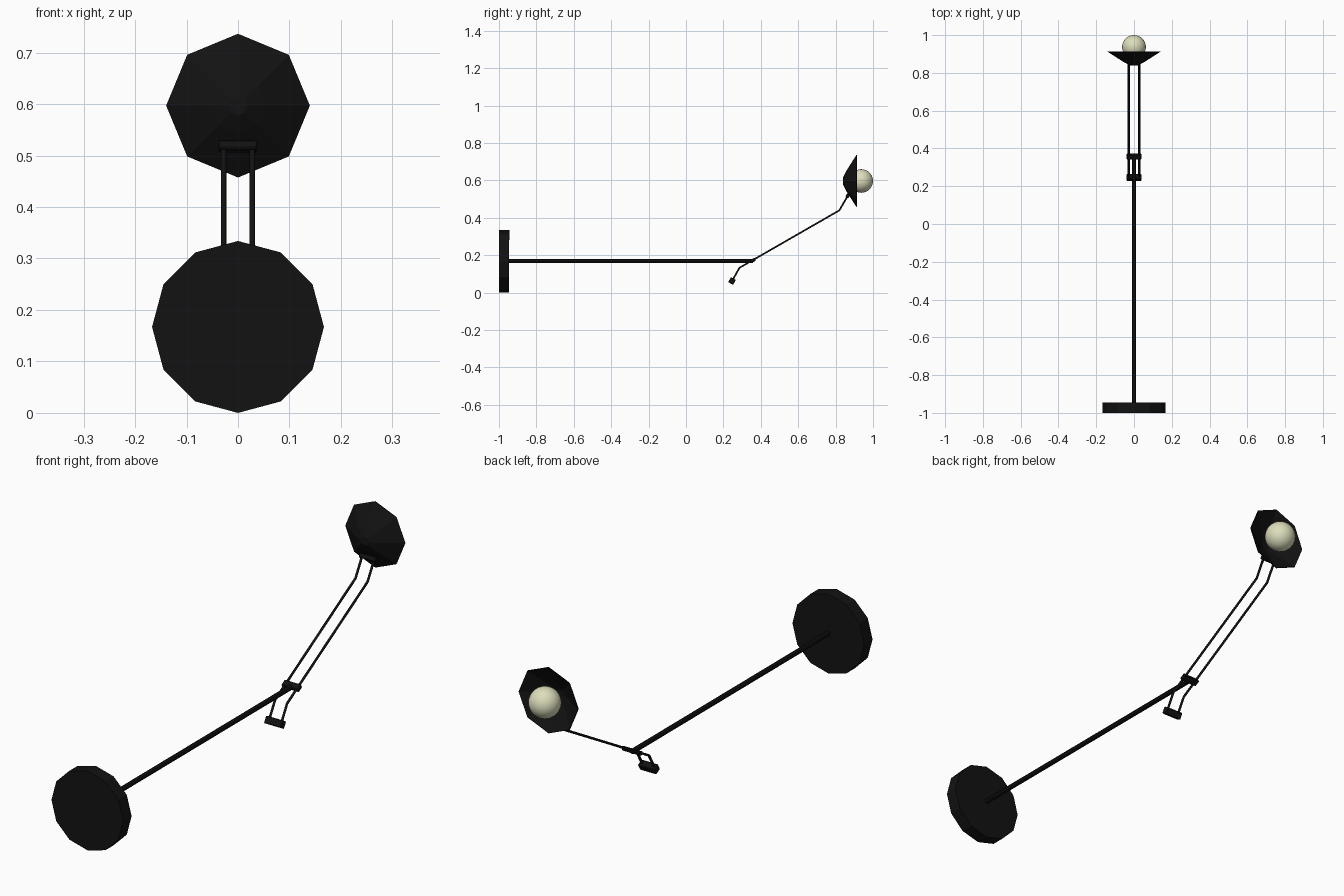
import bpy, bmesh, math
from mathutils import Vector

if "Cube" in bpy.data.objects:
    bpy.data.objects.remove(bpy.data.objects["Cube"])


def material(name, color):
    m = bpy.data.materials.new(name)
    m.diffuse_color = color
    m.use_nodes = True
    m.node_tree.nodes["Principled BSDF"].inputs["Base Color"].default_value = m.diffuse_color
    return m


BLACK = material("black_metal", (0.006, 0.006, 0.006, 1))
CREAM = material("cream_glass", (0.72, 0.72, 0.50, 1))
AXIS_Y = (-math.pi / 2, 0, 0)


def finish(name, mat):
    ob = bpy.context.object
    ob.name = name
    ob.data.materials.append(mat)
    return ob


def cylinder_y(name, sides, r, y0, y1, z):
    bpy.ops.mesh.primitive_cylinder_add(vertices=sides, radius=r, depth=y1 - y0,
                                        location=(0, (y0 + y1) / 2, z), rotation=AXIS_Y)
    return finish(name, BLACK)


def block(name, y, z, size, tilt):
    bpy.ops.mesh.primitive_cube_add(size=1, location=(0, y, z),
                                    rotation=(math.radians(tilt), 0, 0))
    ob = finish(name, BLACK)
    ob.scale = size
    bpy.ops.object.transform_apply(location=False, rotation=False, scale=True)
    bevel = ob.modifiers.new("bevel", 'BEVEL')
    bevel.width, bevel.segments = 0.003, 1
    return ob


# Twelve-sided base plate and long straight pole
cylinder_y("base_plate", 12, 0.167, -1.0, -0.945, 0.167)
cylinder_y("pole", 8, 0.0105, -0.95, 0.358, 0.169)

# Pair of bent arm rods
path = [(0.246, 0.062), (0.286, 0.133), (0.82, 0.440), (0.865, 0.518)]
for side, x in (("left", -0.028), ("right", 0.028)):
    cu = bpy.data.curves.new(side + "_arm_rod", 'CURVE')
    cu.dimensions = '3D'
    cu.bevel_depth, cu.bevel_resolution = 0.0055, 1
    cu.use_fill_caps = True
    sp = cu.splines.new('POLY')
    sp.points.add(len(path) - 1)
    for p, (y, z) in zip(sp.points, path):
        p.co = (x, y, z, 1)
    rod = bpy.data.objects.new(side + "_arm_rod", cu)
    bpy.context.collection.objects.link(rod)
    cu.materials.append(BLACK)

# Counterweight, pivot on the pole, and bar holding the shade
block("counterweight", 0.246, 0.062, (0.078, 0.030, 0.030), 60)
block("pivot_bar", 0.357, 0.172, (0.078, 0.028, 0.018), 30)
block("shade_bar", 0.865, 0.518, (0.076, 0.020, 0.018), 60)

# Eight-sided open shade, lathed around the y axis
profile = [(0.018, 0.842), (0.053, 0.860), (0.138, 0.914)]
bm = bmesh.new()
rings = []
for r, y in profile:
    rings.append([bm.verts.new((r * math.cos(k * math.pi / 4), y,
                                0.597 + r * math.sin(k * math.pi / 4))) for k in range(8)])
for a, b in zip(rings, rings[1:]):
    for k in range(8):
        n = (k + 1) % 8
        bm.faces.new((a[k], a[n], b[n], b[k]))
bm.faces.new(rings[0])
bmesh.ops.recalc_face_normals(bm, faces=bm.faces)
me = bpy.data.meshes.new("shade")
bm.to_mesh(me)
bm.free()
shade = bpy.data.objects.new("shade", me)
bpy.context.collection.objects.link(shade)
me.materials.append(BLACK)
thick = shade.modifiers.new("thickness", 'SOLIDIFY')
thick.thickness = 0.003

# Round bulb
bpy.ops.mesh.primitive_uv_sphere_add(segments=24, ring_count=16, radius=0.063,
                                     location=(0, 0.937, 0.597), rotation=AXIS_Y)
finish("bulb", CREAM)
bpy.ops.object.shade_smooth()
